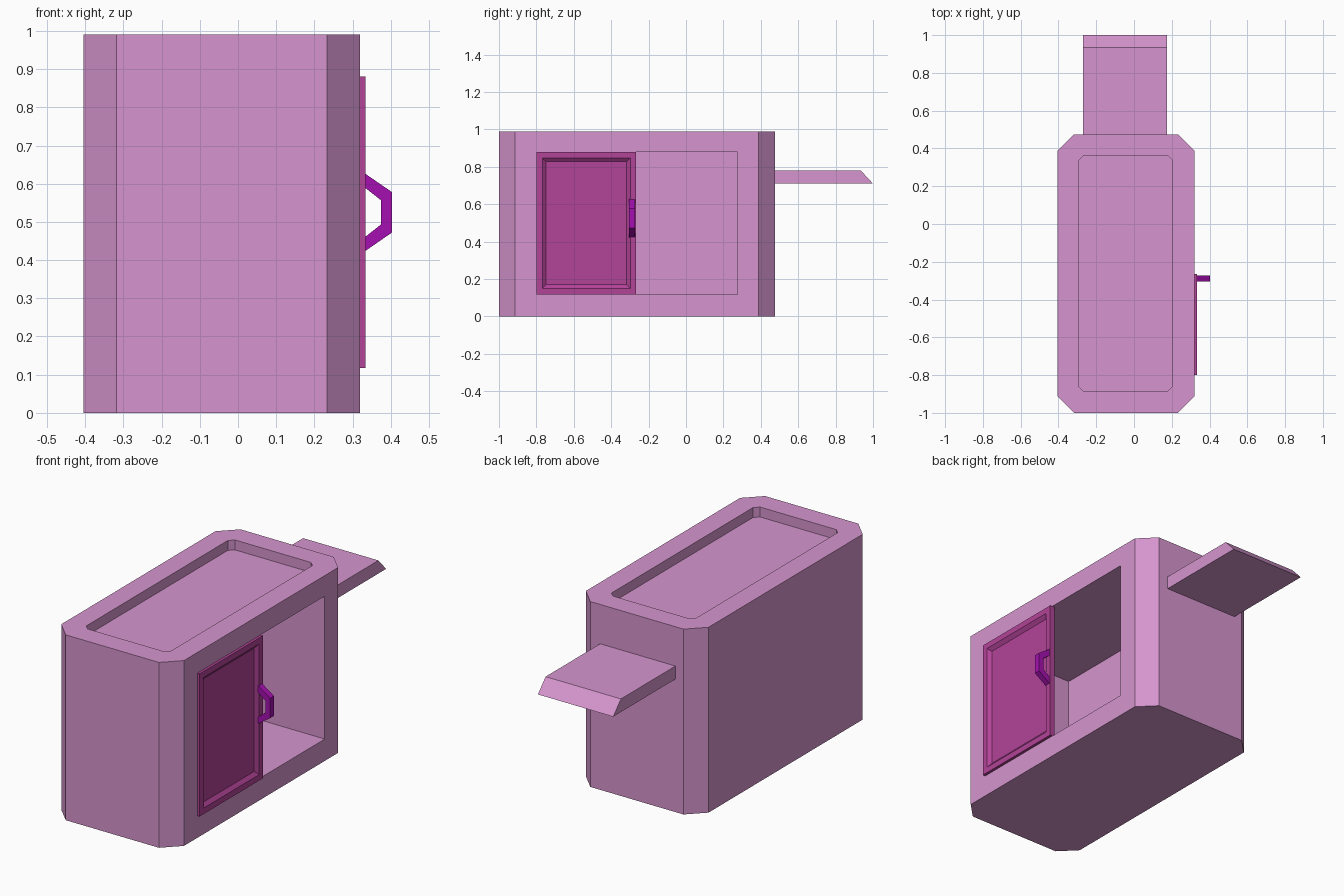
import bpy, bmesh
from mathutils import Vector

if "Cube" in bpy.data.objects:
    bpy.data.objects.remove(bpy.data.objects["Cube"])


def material(name, color):
    m = bpy.data.materials.new(name)
    m.diffuse_color = (*color, 1)
    m.use_nodes = True
    m.node_tree.nodes["Principled BSDF"].inputs["Base Color"].default_value = m.diffuse_color
    return m


PINK = material("pink", (0.67, 0.30, 0.62))
MAGENTA = material("magenta", (0.45, 0.056, 0.314))
PURPLE = material("purple", (0.376, 0.005, 0.434))


def prism(name, pts, axis, lo, hi, mat):
    """Extrude a 2D outline along an axis; the outline uses the other two axes in order."""
    bm = bmesh.new()

    def vert(p, d):
        c = list(p)
        c.insert(axis, d)
        return bm.verts.new(c)

    a = [vert(p, lo) for p in pts]
    b = [vert(p, hi) for p in pts]
    bm.faces.new(a)
    bm.faces.new(b[::-1])
    n = len(pts)
    for i in range(n):
        j = (i + 1) % n
        bm.faces.new((a[i], b[i], b[j], a[j]))
    bmesh.ops.recalc_face_normals(bm, faces=bm.faces)
    me = bpy.data.meshes.new(name)
    bm.to_mesh(me)
    bm.free()
    me.materials.append(mat)
    ob = bpy.data.objects.new(name, me)
    bpy.context.collection.objects.link(ob)
    return ob


def rect(x0, x1, y0, y1, c=0):
    """Rectangle outline, with corners cut by c."""
    if not c:
        return [(x0, y0), (x1, y0), (x1, y1), (x0, y1)]
    return [(x0 + c, y0), (x1 - c, y0), (x1, y0 + c), (x1, y1 - c),
            (x1 - c, y1), (x0 + c, y1), (x0, y1 - c), (x0, y0 + c)]


def cut(target, cutter):
    cutter.hide_render = True
    mod = target.modifiers.new("cut", 'BOOLEAN')
    mod.operation = 'DIFFERENCE'
    mod.solver = 'EXACT'
    mod.object = cutter
    bpy.context.view_layer.objects.active = target
    bpy.ops.object.modifier_apply(modifier=mod.name)
    bpy.data.objects.remove(cutter)


# Cabinet body with chamfered corners, sunken top and side compartment
body = prism("cabinet_body", rect(-0.405, 0.32, -1, 0.475, 0.087), 2, 0, 0.99, PINK)
cut(body, prism("top_recess", rect(-0.295, 0.205, -0.883, 0.36, 0.025), 2, 0.937, 1.1, PINK))
cut(body, prism("compartment", rect(-0.8, 0.275, 0.117, 0.88), 0, -0.237, 0.5, PINK))

# Shelf with slanted end at the back
prism("back_shelf", [(0.47, 0.71), (1.0, 0.71), (0.935, 0.78), (0.47, 0.78)],
      0, -0.27, 0.175, PINK)

# Sliding door with a bevelled sunken panel
door = prism("sliding_door", rect(-0.8, -0.266, 0.118, 0.88), 0, 0.307, 0.334, MAGENTA)
bm = bmesh.new()
bm.from_mesh(door.data)
face = max(bm.faces, key=lambda f: f.normal.dot(Vector((1, 0, 0))))
bmesh.ops.inset_region(bm, faces=[face], thickness=0.045)
bmesh.ops.inset_region(bm, faces=[face], thickness=0.02, use_even_offset=True)
for v in face.verts:
    v.co.x -= 0.016
bm.to_mesh(door.data)
bm.free()

# Angular door handle: half profile mirrored about its middle height
outer = [(0.332, 0.102), (0.403, 0.053)]
inner = [(0.332, 0.065), (0.374, 0.032)]
mid = 0.525
loop = ([(x, mid + z) for x, z in outer] + [(x, mid - z) for x, z in outer[::-1]]
        + [(x, mid - z) for x, z in inner] + [(x, mid + z) for x, z in inner[::-1]])
prism("door_handle", loop, 1, -0.304, -0.272, PURPLE)
